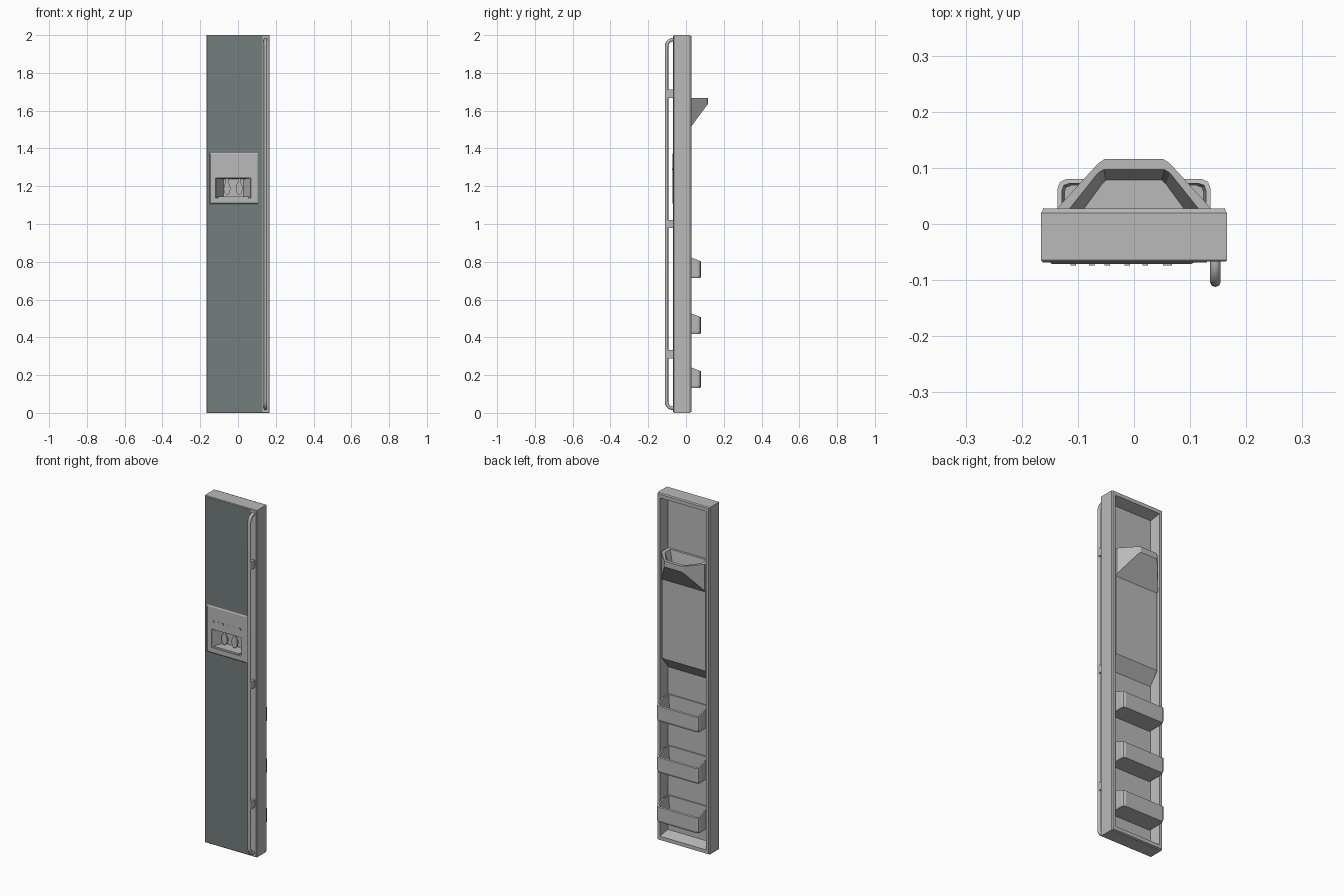
import bpy, bmesh, math
from mathutils import Vector

cube = bpy.data.objects.get("Cube")
if cube:
    bpy.data.objects.remove(cube, do_unlink=True)


def material(name, rgb):
    m = bpy.data.materials.new(name)
    m.use_nodes = True
    m.diffuse_color = (*rgb, 1)
    m.node_tree.nodes["Principled BSDF"].inputs["Base Color"].default_value = (*rgb, 1)
    return m


GREY = material("light grey", (0.49, 0.49, 0.49))
GREEN = material("slate green", (0.175, 0.21, 0.20))


def loft(name, loops, mat=GREY):
    """Skin loops with equal point counts and cap both ends."""
    bm = bmesh.new()
    rings = [[bm.verts.new(p) for p in loop] for loop in loops]
    n = len(rings[0])
    for a, b in zip(rings, rings[1:]):
        for i in range(n):
            j = (i + 1) % n
            bm.faces.new((a[i], a[j], b[j], b[i]))
    bm.faces.new(rings[0])
    bm.faces.new(rings[-1])
    bmesh.ops.recalc_face_normals(bm, faces=bm.faces)
    me = bpy.data.meshes.new(name)
    bm.to_mesh(me)
    bm.free()
    ob = bpy.data.objects.new(name, me)
    bpy.context.scene.collection.objects.link(ob)
    me.materials.append(mat)
    return ob


def rect(y, x0, x1, z0, z1):
    return [(x0, y, z0), (x1, y, z0), (x1, y, z1), (x0, y, z1)]


def box(name, x0, x1, y0, y1, z0, z1, mat=GREY):
    return loft(name, [rect(y0, x0, x1, z0, z1), rect(y1, x0, x1, z0, z1)], mat)


def mirrored(half):
    """Complete a left-hand outline across x = 0."""
    return half + [(-x, y) for x, y in reversed(half)]


def door_loop(y, hw, m):
    return rect(y, -hw, hw, m, 2 - m)


# Door shell: bevelled front, stepped gasket lip and tapered hollow back
shell = loft("door_shell", [
    door_loop(-0.067, 0.163, 0.003), door_loop(-0.064, 0.166, 0.0),
    door_loop(0.020, 0.166, 0.0), door_loop(0.023, 0.163, 0.003),
    door_loop(0.028, 0.162, 0.004), door_loop(0.028, 0.147, 0.025),
    door_loop(-0.035, 0.140, 0.042)])

# Coloured front skin, leaving the handle strip bare
panel = box("front_panel", -0.163, 0.130, -0.0685, -0.060, 0.004, 1.996, GREEN)

# Dispenser fascia with bevelled border
fascia = loft("dispenser_fascia", [
    rect(-0.0715, -0.146, 0.101, 1.110, 1.370),
    rect(-0.0685, -0.150, 0.107, 1.106, 1.377),
    rect(-0.0600, -0.150, 0.107, 1.106, 1.377)])

# Housing behind the dispenser, with sloping underside
housing = loft("dispenser_housing", [
    [(x, -0.05, 0.96), (x, -0.035, 0.98), (x, 0.020, 1.05),
     (x, 0.020, 1.515), (x, -0.05, 1.515)] for x in (-0.138, 0.138)])

# Dispenser alcove cut through the layers
cutter = loft("alcove_cutter", [
    rect(-0.080, -0.124, 0.074, 1.136, 1.244),
    rect(0.000, -0.077, 0.030, 1.142, 1.238)])
cutter.hide_render = True
for ob in (shell, panel, fascia, housing):
    mod = ob.modifiers.new("alcove", "BOOLEAN")
    mod.operation = "DIFFERENCE"
    mod.solver = "EXACT"
    mod.object = cutter
bpy.context.view_layer.update()
dg = bpy.context.evaluated_depsgraph_get()
cut = [(ob, bpy.data.meshes.new_from_object(ob.evaluated_get(dg)))
       for ob in (shell, panel, fascia, housing)]
for ob, me in cut:
    ob.modifiers.clear()
    ob.data = me
bpy.data.objects.remove(cutter, do_unlink=True)

# Dispenser paddles: narrow neck, rounded lower body
half = [(-0.007, 1.241), (-0.007, 1.222), (-0.016, 1.205), (-0.018, 1.185),
        (-0.014, 1.165), (-0.006, 1.157)]
for side, cx in (("right", -0.058), ("left", 0.006)):
    loft(f"paddle_{side}", [[(cx + x, y, z) for x, z in mirrored(half)]
                            for y in (-0.042, -0.030)])
box("drip_tray", -0.105, 0.055, -0.068, -0.005, 1.134, 1.146)

# Control buttons
for i, x in enumerate((-0.108, -0.075, -0.048, -0.012, 0.020, 0.060)):
    w = 0.008 if i == 5 else 0.005
    box(f"button_{i + 1}", x - w, x + w, -0.074, -0.070, 1.285, 1.295)

# Handle: long bar returning into the door at both ends
R = 0.036
low = [(-0.062, 0.024)] + [
    (-0.067 - R * math.sin(a), 0.024 + R * (1 - math.cos(a)))
    for a in (i * math.pi / 12 for i in range(7))]
path = low + [(y, 2 - z) for y, z in reversed(low)]
cu = bpy.data.curves.new("handle_path", "CURVE")
cu.dimensions = "3D"
cu.bevel_depth = 0.0095
cu.bevel_resolution = 2
cu.use_fill_caps = True
sp = cu.splines.new("POLY")
sp.points.add(len(path) - 1)
for p, (y, z) in zip(sp.points, path):
    p.co = (0.145, y, z, 1)
tmp = bpy.data.objects.new("handle_path", cu)
bpy.context.scene.collection.objects.link(tmp)
bpy.context.view_layer.update()
me = bpy.data.meshes.new_from_object(tmp.evaluated_get(bpy.context.evaluated_depsgraph_get()))
bpy.data.objects.remove(tmp, do_unlink=True)
me.materials.clear()
me.materials.append(GREY)
handle = bpy.data.objects.new("handle", me)
bpy.context.scene.collection.objects.link(handle)
bpy.context.view_layer.objects.active = handle
handle.select_set(True)
bpy.ops.object.shade_smooth_by_angle(angle=math.radians(50))
handle.select_set(False)

# Handle brackets
for i, z in enumerate((0.31, 1.0, 1.69)):
    box(f"handle_bracket_{i + 1}", 0.136, 0.154, -0.101, -0.065, z - 0.022, z + 0.022)

# Door shelves: open trays with a rim that drops towards the outside
outer = mirrored([(-0.136, -0.04), (-0.136, 0.020), (-0.136, 0.064),
                  (-0.132, 0.075), (-0.121, 0.080)])
inner = mirrored([(-0.128, -0.028), (-0.128, 0.020), (-0.128, 0.060),
                  (-0.125, 0.069), (-0.116, 0.072)])


def rim(y, z):
    return z + 0.112 - max(0, y - 0.02) * 0.4


for i, z in enumerate((0.132, 0.418, 0.714)):
    loft(f"door_shelf_{i + 1}", [
        [(x * 0.975, y * 0.95, z) for x, y in outer],
        [(x, y, z + 0.012) for x, y in outer],
        [(x, y, rim(y, z)) for x, y in outer],
        [(x, y, rim(y, z)) for x, y in inner],
        [(x * 0.97, y * 0.95, z + 0.012) for x, y in inner]])

# Ice hopper: angled bin with sloping underside and tapered cavity
hop_out = mirrored([(-0.137, -0.04), (-0.137, 0.028), (-0.064, 0.108), (-0.052, 0.116)])
hop_in = mirrored([(-0.116, -0.022), (-0.116, 0.026), (-0.064, 0.091), (-0.054, 0.097)])
hop_floor = mirrored([(-0.096, -0.012), (-0.096, 0.018), (-0.057, 0.071), (-0.050, 0.078)])
loft("ice_hopper", [
    [(x, y, 1.51 + (y - 0.023) * 1.344) for x, y in hop_out],
    [(x, y, 1.668) for x, y in hop_out],
    [(x, y, 1.668) for x, y in hop_in],
    [(x, y, 1.600) for x, y in hop_floor]])
